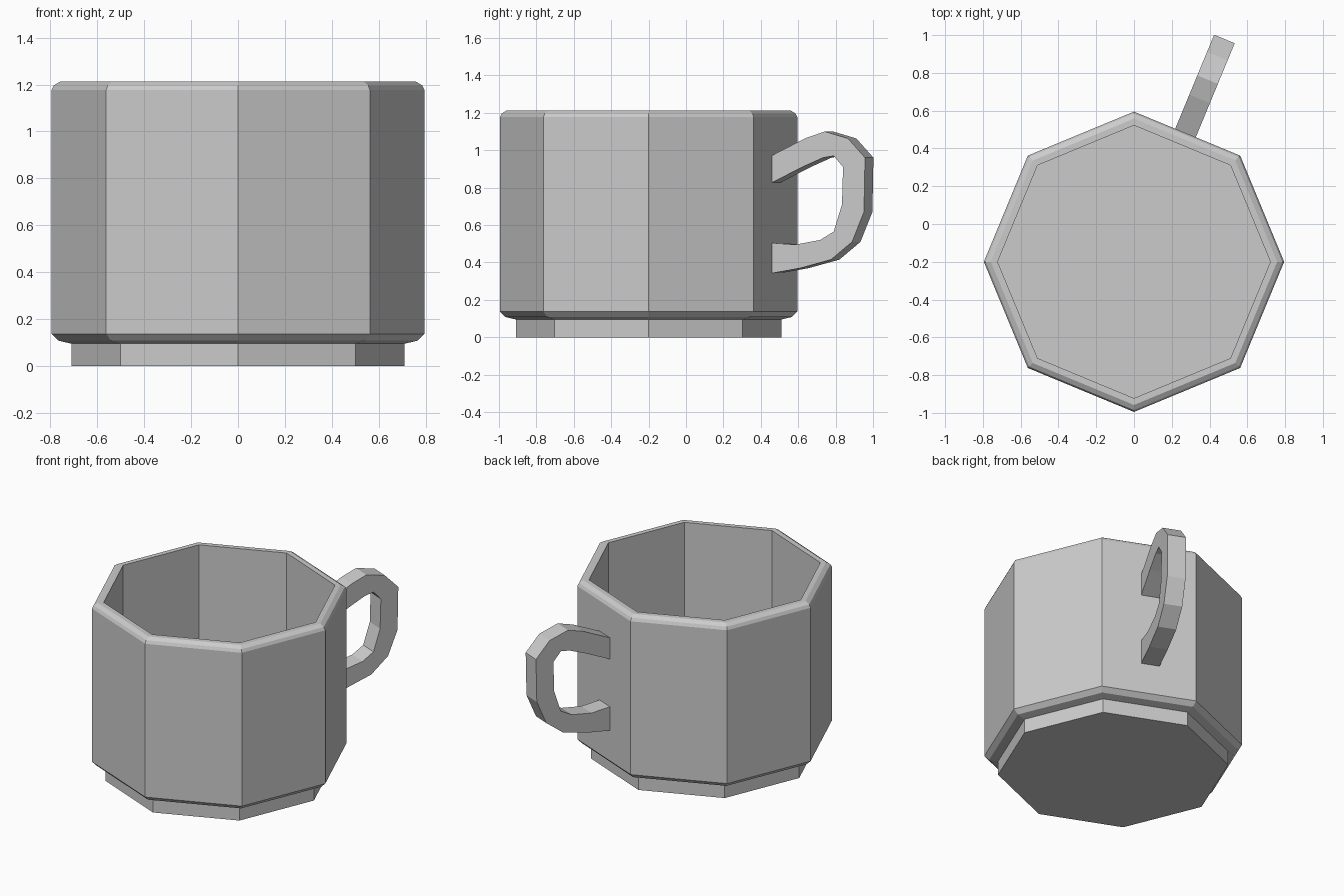
import bpy, bmesh
from math import cos, sin, pi, radians
from mathutils import Vector

if "Cube" in bpy.data.objects:
    bpy.data.objects.remove(bpy.data.objects["Cube"])

CENTRE = Vector((0, -0.2, 0))
SIDES = 8


def finish(bm, name):
    bmesh.ops.recalc_face_normals(bm, faces=bm.faces)
    mesh = bpy.data.meshes.new(name)
    bm.to_mesh(mesh)
    bm.free()
    obj = bpy.data.objects.new(name, mesh)
    bpy.context.collection.objects.link(obj)
    return obj


def bridge(bm, rings):
    for a, b in zip(rings, rings[1:]):
        n = len(a)
        for i in range(n):
            j = (i + 1) % n
            bm.faces.new((a[i], a[j], b[j], b[i]))
    bm.faces.new(rings[0])
    bm.faces.new(rings[-1])


def turned(name, profile):
    bm = bmesh.new()
    rings = [[bm.verts.new(CENTRE + Vector((r * cos(2 * pi * i / SIDES),
                                            r * sin(2 * pi * i / SIDES), z)))
              for i in range(SIDES)] for r, z in profile]
    bridge(bm, rings)
    return finish(bm, name)


# Octagonal cup: foot, chamfered body, rim and hollow inside
turned("cup", [(0.71, 0), (0.71, 0.095), (0.765, 0.108), (0.795, 0.137),
               (0.795, 1.177), (0.785, 1.197), (0.758, 1.213), (0.722, 1.213),
               (0.722, 0.13)])

# Handle: outer and inner outline pairs (distance from axis, height)
outline = [((0.72, 0.965), (0.72, 0.82)), ((0.93, 1.065), (0.91, 0.91)),
           ((1.04, 1.10), (1.03, 0.96)), ((1.174, 1.063), (1.092, 0.97)),
           ((1.273, 0.96), (1.146, 0.91)), ((1.267, 0.67), (1.14, 0.71)),
           ((1.198, 0.51), (1.092, 0.565)), ((1.076, 0.415), (1.013, 0.52)),
           ((0.90, 0.37), (0.868, 0.495)), ((0.72, 0.34), (0.72, 0.505))]
out = Vector((cos(radians(67.5)), sin(radians(67.5)), 0))
side = Vector((out.y, -out.x, 0))
bm = bmesh.new()
rings = []
for outer, inner in outline:
    corners = [(outer, -0.068), (outer, 0.05), (inner, 0.05), (inner, -0.068)]
    rings.append([bm.verts.new(CENTRE + out * r + side * s + Vector((0, 0, z)))
                  for (r, z), s in corners])
bridge(bm, rings)
finish(bm, "handle")
